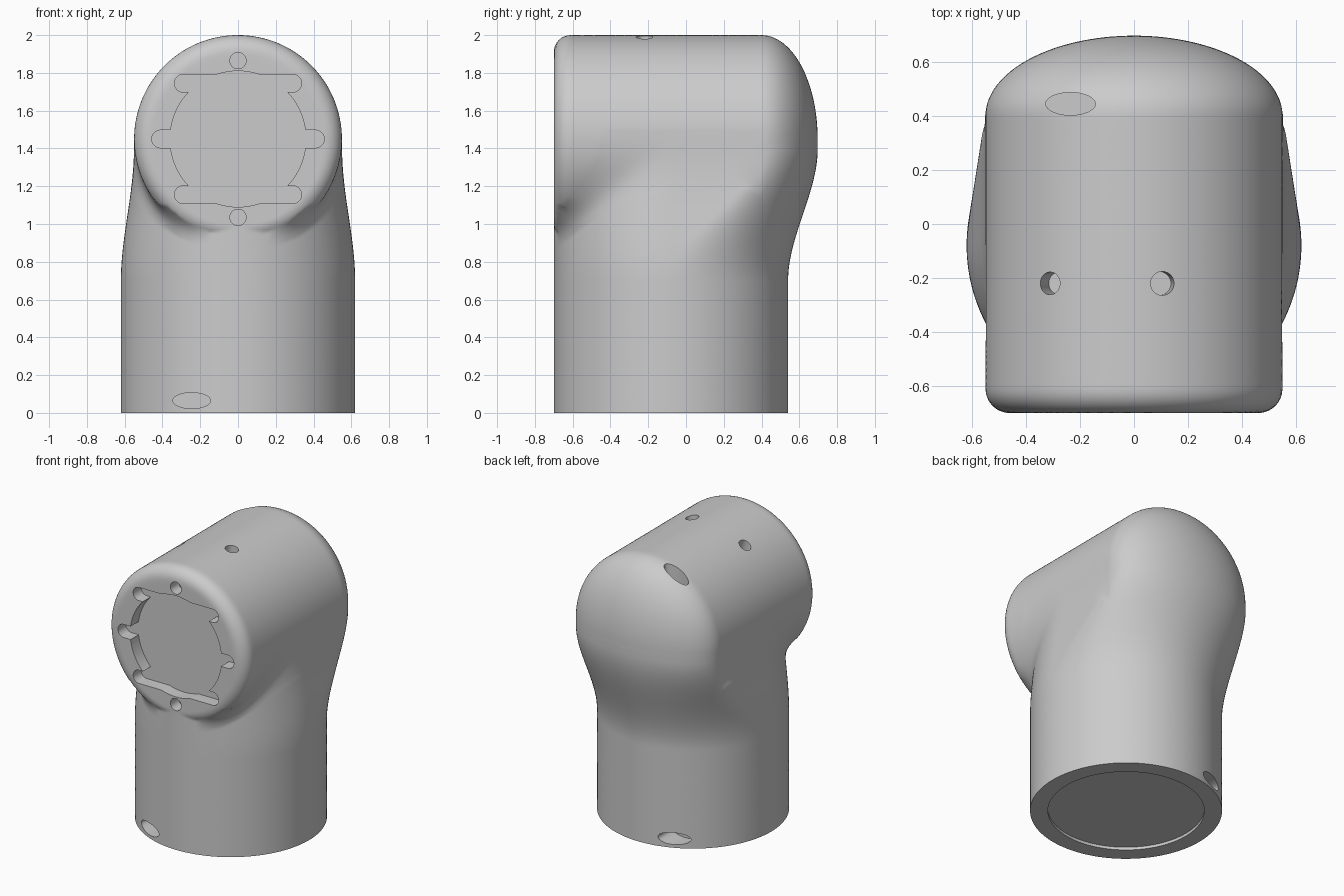
import bpy, bmesh, math
from mathutils import Matrix, Vector
from mathutils.bvhtree import BVHTree

if "Cube" in bpy.data.objects:
    bpy.data.objects.remove(bpy.data.objects["Cube"])

SEG = 128
HEAD_Z, HEAD_R = 1.45, 0.55      # horizontal barrel
POST_Y, POST_R = -0.08, 0.62     # upright socket
FRONT, DOME_Y, DOME_R = -0.70, 0.40, 0.297


def make_object(name, bm):
    bmesh.ops.recalc_face_normals(bm, faces=bm.faces[:])
    mesh = bpy.data.meshes.new(name)
    bm.to_mesh(mesh)
    bm.free()
    obj = bpy.data.objects.new(name, mesh)
    bpy.context.scene.collection.objects.link(obj)
    return obj


def loft(rings):
    """Skin closed rings of equal length and cap both ends."""
    bm = bmesh.new()
    rows = [[bm.verts.new(p) for p in ring] for ring in rings]
    for a, b in zip(rows, rows[1:]):
        for i in range(len(a)):
            j = (i + 1) % len(a)
            bm.faces.new((a[i], a[j], b[j], b[i]))
    bm.faces.new(rows[0][::-1])
    bm.faces.new(rows[-1])
    return bm


def turn(i):
    return 2 * math.pi * i / SEG


def ease(z):
    t = min(max((z - 0.7) / 0.7, 0), 1)
    return t * t * (3 - 2 * t)


# Barrel: rounded front rim, straight wall, elliptical dome at the back
def barrel():
    rim, profile = 0.09, []
    for i in range(13):
        a = math.pi / 2 * i / 12
        profile.append((HEAD_R - rim + rim * math.sin(a), FRONT + rim - rim * math.cos(a)))
    for i in range(32):
        a = math.pi / 2 * i / 32
        profile.append((HEAD_R * math.cos(a), DOME_Y + DOME_R * math.sin(a)))
    return loft([[(r * math.cos(turn(i)), y, HEAD_Z + r * math.sin(turn(i)))
                  for i in range(SEG)] for r, y in profile])


# Post: round at the foot, its back half easing into the dome outline
def post():
    rings = []
    for z in [-0.1, 0.3] + [0.7 + 0.75 * i / 32 for i in range(33)]:
        t = ease(z)
        rx = POST_R + (HEAD_R - POST_R) * t
        ring = []
        for i in range(SEG + 2):
            back = i <= SEG // 2
            a = turn(i if back else i - 1)
            y = POST_Y + POST_R * math.sin(a)
            if back:
                y += (DOME_Y + DOME_R * math.sin(a) - y) * t + 0.0005
            ring.append((rx * math.cos(a), y, z))
        rings.append(ring)
    return loft(rings)


# Body: a dense ball pushed out to the farther of the two volumes
shapes = []
for part in (barrel(), post()):
    shapes.append(BVHTree.FromBMesh(part))
    part.free()
centre = Vector((0, -0.05, 1.15))
bm = bmesh.new()
bmesh.ops.create_icosphere(bm, subdivisions=7, radius=1)
crease = []
for v in bm.verts:
    ray = v.co.normalized()
    hits = [shape.ray_cast(centre, ray)[3] or 0 for shape in shapes]
    v.co = centre + ray * max(hits)
    x, y, z = v.co
    if abs(hits[0] - hits[1]) < 0.1 and 0.7 < z < 1.5 and FRONT + 0.02 < y < 0.4:
        crease.append(v)

# Relax the crease between barrel and post into a fillet
for _ in range(60):
    bmesh.ops.smooth_vert(bm, verts=crease, factor=0.5,
                          use_axis_x=True, use_axis_y=True, use_axis_z=True)
body = make_object("pipe_elbow_body", bm)


# Cutters
def cut(bm):
    cutter = make_object("hole_cutter", bm)
    cutter.hide_render = True
    mod = body.modifiers.new("hole", 'BOOLEAN')
    mod.operation = 'DIFFERENCE'
    mod.solver = 'MANIFOLD'
    mod.object = cutter
    bpy.context.view_layer.objects.active = body
    bpy.ops.object.modifier_apply(modifier=mod.name)
    bpy.data.objects.remove(cutter)


def drill(centre, direction, rx, ry, half, seg=32):
    rot = Vector(direction).to_track_quat('Z', 'Y').to_matrix().to_4x4()
    mat = Matrix.Translation(centre) @ rot @ Matrix.Diagonal((rx, ry, half, 1))
    bm = bmesh.new()
    bmesh.ops.create_cone(bm, cap_ends=True, segments=seg, radius1=1,
                          radius2=1, depth=2, matrix=mat)
    cut(bm)


def slot(half_len, z, r, depth):
    ring = []
    for i in range(32):
        a = math.pi * 2 * (i + 0.5) / 32
        side = math.copysign(half_len, math.cos(a))
        ring.append((side + r * math.cos(a), z + r * math.sin(a)))
    cut(loft([[(x, y, z) for x, z in ring] for y in (FRONT - 0.1, FRONT + depth)]))


# Flat foot with a shallow round socket
floor = bmesh.new()
bmesh.ops.create_cube(floor, size=2, matrix=Matrix.Translation((0, 0, -1)))
cut(floor)
drill((0, POST_Y, 0), (0, 0, 1), 0.505, 0.505, 0.02, SEG)

# Front pocket: round recess with three cross slots and two screw holes
POCKET = 0.09
drill((0, FRONT, HEAD_Z), (0, 1, 0), 0.36, 0.36, POCKET, 80)
for z, half_len in ((HEAD_Z + 0.295, 0.29), (HEAD_Z, 0.41), (HEAD_Z - 0.295, 0.29)):
    slot(half_len, z, 0.047, POCKET)
for side in (-1, 1):
    drill((0, FRONT, HEAD_Z + side * 0.415), (0, 1, 0), 0.043, 0.043, POCKET)

# Small holes on top, oval ports in the dome and around the foot
drill((-0.31, -0.22, 1.90), (-0.3, 0, 1), 0.042, 0.042, 0.12)
drill((0.105, -0.22, 1.99), (0.1, 0, 1), 0.044, 0.044, 0.12)
drill((-0.235, 0.445, 1.94), (0, 0, 1), 0.092, 0.042, 0.13)
for y in (POST_Y - 0.57, POST_Y + 0.57):
    drill((-0.245, y, 0.065), (0, 1, 0), 0.1, 0.042, 0.13)

# Plain grey plastic
grey = bpy.data.materials.new("plain_grey")
grey.use_nodes = True
colour = (0.6, 0.6, 0.6, 1)
grey.diffuse_color = colour
grey.node_tree.nodes["Principled BSDF"].inputs["Base Color"].default_value = colour
body.data.materials.clear()
body.data.materials.append(grey)

bpy.ops.object.select_all(action='DESELECT')
body.select_set(True)
bpy.context.view_layer.objects.active = body
bpy.ops.object.shade_smooth_by_angle(angle=math.radians(35))
